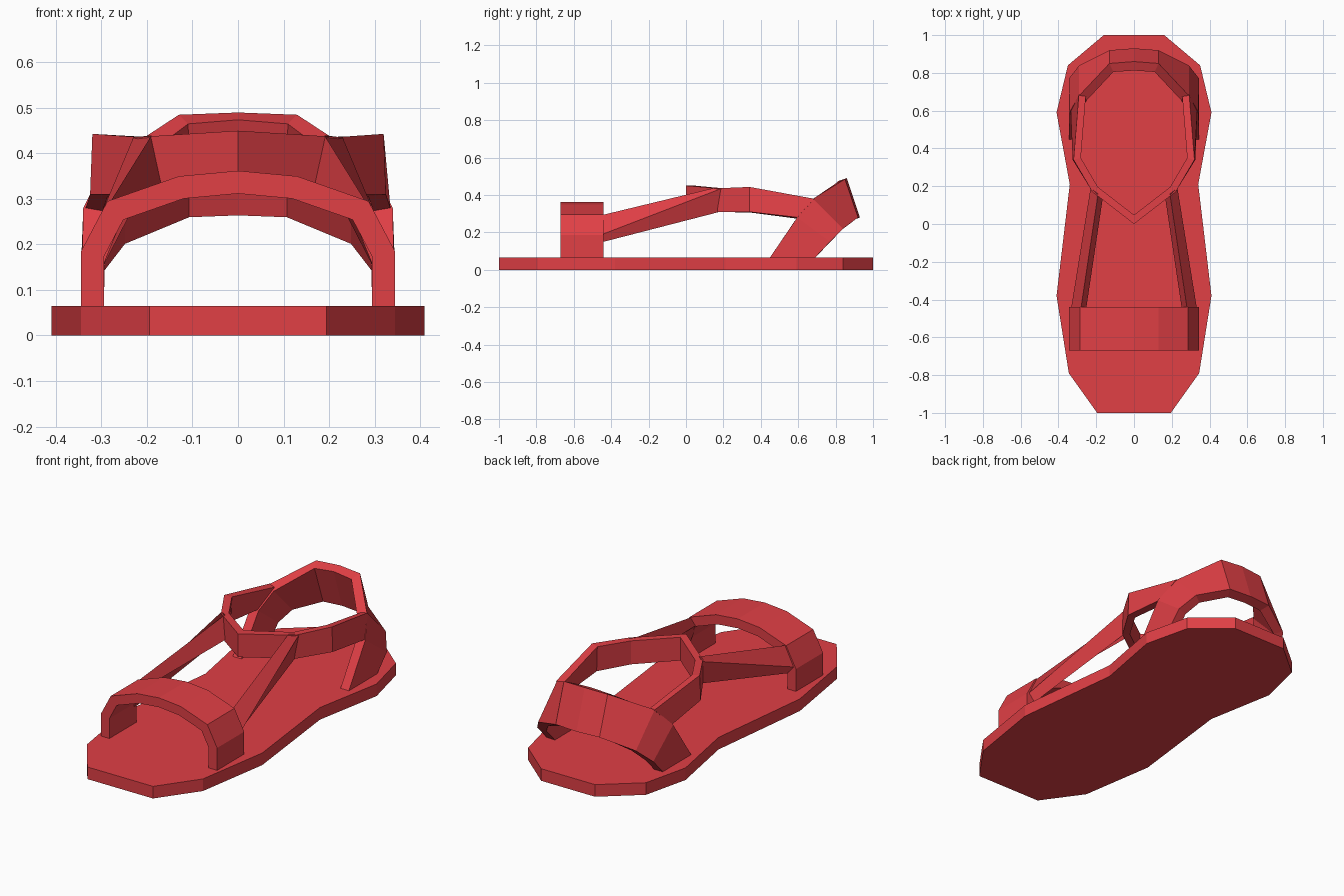
import bpy, bmesh

if "Cube" in bpy.data.objects:
    bpy.data.objects.remove(bpy.data.objects["Cube"])

mat = bpy.data.materials.new("red")
mat.diffuse_color = (0.75, 0.05, 0.06, 1)
mat.use_nodes = True
mat.node_tree.nodes["Principled BSDF"].inputs["Base Color"].default_value = mat.diffuse_color


def make(name, bm):
    me = bpy.data.meshes.new(name)
    bm.to_mesh(me)
    bm.free()
    ob = bpy.data.objects.new(name, me)
    bpy.context.collection.objects.link(ob)
    me.materials.append(mat)
    return ob


def flip(p):
    return (-p[0], p[1], p[2])


def band(name, half, thickness):
    """Strap lofted from half its stations (edge pairs, last one on x=0), mirrored, thickened inward."""
    stations = half + [(flip(a), flip(b)) for a, b in reversed(half[:-1])]
    bm = bmesh.new()
    rows = [[bm.verts.new(p) for p in s] for s in stations]
    for (a, b), (c, d) in zip(rows, rows[1:]):
        bm.faces.new((a, b, d, c))
    ob = make(name, bm)
    mod = ob.modifiers.new("thickness", 'SOLIDIFY')
    mod.thickness = thickness
    mod.offset = -1
    mod.use_even_offset = True
    return ob


# sole
outline = [(.195, -1), (.345, -.79), (.41, -.38), (.34, .21), (.41, .59), (.35, .84), (.16, 1)]
outline += [(-x, y) for x, y in reversed(outline)]
bm = bmesh.new()
base = bm.faces.new([bm.verts.new((x, y, 0)) for x, y in outline])
top = bmesh.ops.extrude_face_region(bm, geom=[base])
bmesh.ops.translate(bm, vec=(0, 0, .065),
                    verts=[v for v in top["geom"] if isinstance(v, bmesh.types.BMVert)])
bmesh.ops.recalc_face_normals(bm, faces=bm.faces)
make("sole", bm)

# toe strap
arch = [(.345, .06), (.345, .185), (.287, .295), (.13, .35), (0, .362)]
band("toe_strap", [((x, -.67, z), (x, -.44, z)) for x, z in arch], .05)

# heel strap, leaning back from the sole
band("heel_strap", [
    ((.345, .445, .06), (.345, .685, .06)),
    ((.34, .595, .28), (.345, .77, .15)),
    ((.29, .68, .38), (.29, .84, .22)),
    ((.13, .85, .485), (.13, .92, .28)),
    ((0, .86, .49), (0, .93, .28))], .05)

# ankle strap, pointed at the front
band("ankle_strap", [
    ((.335, .60, .28), (.292, .685, .38)),
    ((.325, .34, .31), (.32, .34, .443)),
    ((.22, .17, .31), (.22, .17, .436)),
    ((0, 0, .325), (0, 0, .45))], .038)

# twisted side straps joining toe strap and ankle strap
front = [(.335, -.46, .185), (.283, -.46, .29), (.255, -.46, .255), (.30, -.46, .145)]
back = [(.23, .19, .435), (.19, .16, .44), (.165, .14, .325), (.215, .18, .31)]
for side, name in ((1, "side_strap_right"), (-1, "side_strap_left")):
    bm = bmesh.new()
    f, b = [[bm.verts.new((side * x, y, z)) for x, y, z in ring] for ring in (front, back)]
    bm.faces.new(f)
    bm.faces.new(b)
    for i in range(4):
        j = (i + 1) % 4
        bm.faces.new((f[i], f[j], b[j], b[i]))
    bmesh.ops.recalc_face_normals(bm, faces=bm.faces)
    make(name, bm)
